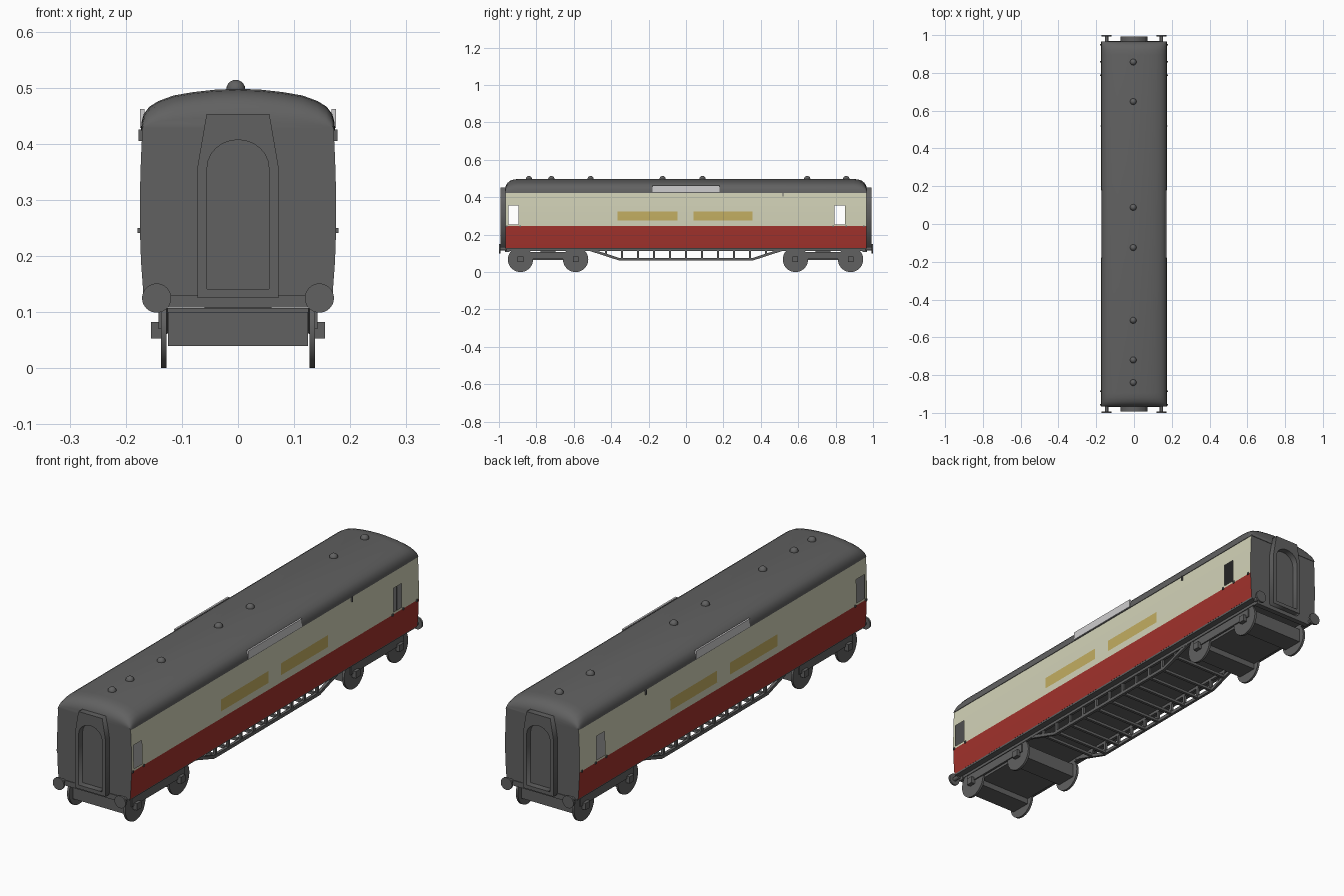
import bpy, bmesh, math
from mathutils import Matrix

if "Cube" in bpy.data.objects:
    bpy.data.objects.remove(bpy.data.objects["Cube"])


def mat(name, r, g, b):
    m = bpy.data.materials.new(name)
    m.diffuse_color = (r, g, b, 1)
    m.use_nodes = True
    m.node_tree.nodes["Principled BSDF"].inputs["Base Color"].default_value = m.diffuse_color
    return m


GREY = mat("dark grey", 0.12, 0.12, 0.12)
CREAM = mat("cream", 0.65, 0.65, 0.48)
RED = mat("crimson", 0.36, 0.032, 0.025)
GOLD = mat("gold", 0.54, 0.42, 0.12)
WHITE = mat("pale grey", 0.62, 0.61, 0.62)


def finish(name, bm, mats, smooth=None, fix=True):
    if fix:
        bmesh.ops.recalc_face_normals(bm, faces=bm.faces)
    me = bpy.data.meshes.new(name)
    bm.to_mesh(me)
    bm.free()
    ob = bpy.data.objects.new(name, me)
    bpy.context.collection.objects.link(ob)
    for m in mats:
        me.materials.append(m)
    if smooth:
        bpy.ops.object.select_all(action='DESELECT')
        ob.select_set(True)
        bpy.context.view_layer.objects.active = ob
        bpy.ops.object.shade_smooth_by_angle(angle=math.radians(smooth))
    return ob


def box(bm, x0, x1, y0, y1, z0, z1):
    m = Matrix.Translation(((x0 + x1) / 2, (y0 + y1) / 2, (z0 + z1) / 2)) @ \
        Matrix.Diagonal((abs(x1 - x0), abs(y1 - y0), abs(z1 - z0), 1))
    bmesh.ops.create_cube(bm, size=1, matrix=m)


def cyl(bm, r, depth, loc, axis, n=32):
    rot = Matrix.Rotation(math.pi / 2, 4, 'Y' if axis == 'X' else 'X')
    bmesh.ops.create_cone(bm, cap_ends=True, segments=n, radius1=r, radius2=r,
                          depth=depth, matrix=Matrix.Translation(loc) @ rot)


def side_x(z):  # gentle bulge of the body side
    return 0.175 - (0.007 if z < 0.27 else 0.004) * ((z - 0.27) / 0.145) ** 2


L = 0.965

# Body sides: grid with open windows, coloured by height and position
zs = [0.13, 0.19, 0.245, 0.255, 0.275, 0.325, 0.355, 0.39, 0.427]
ys = [-L, -0.95, -0.895, -0.365, -0.045, 0.04, 0.355, 0.795, 0.85, L]
bm = bmesh.new()
for s in (-1, 1):
    grid = [[bm.verts.new((s * side_x(z), y, z)) for z in zs] for y in ys]
    for i in range(len(ys) - 1):
        for j in range(len(zs) - 1):
            y, z = (ys[i] + ys[i + 1]) / 2, (zs[j] + zs[j + 1]) / 2
            if i in (1, 7) and 0.255 < z < 0.355:
                continue
            q = [grid[i][j], grid[i + 1][j], grid[i + 1][j + 1], grid[i][j + 1]]
            f = bm.faces.new(q if s > 0 else q[::-1])
            f.material_index = 1 if z < 0.245 else \
                2 if i in (3, 5) and 0.275 < z < 0.325 else 0
finish("body_sides", bm, [CREAM, RED, GOLD], 30, fix=False)

# End walls and floor
bm = bmesh.new()
for y in (-L, L):
    pts = [(side_x(z), z) for z in zs]
    pts += [(-x, z) for x, z in reversed(pts)]
    f = bm.faces.new([bm.verts.new((x, y, z)) for x, z in pts])
    if y > 0:
        f.normal_flip()
finish("end_walls", bm, [GREY], fix=False)
bm = bmesh.new()
box(bm, -0.166, 0.166, -L, L, 0.124, 0.132)
for s in (-1, 1):
    box(bm, s * 0.127, s * 0.139, -L, L, 0.112, 0.126)     # sole bars
    box(bm, -0.14, 0.14, s * 0.945, s * 0.968, 0.108, 0.13)  # buffer beams
finish("underframe", bm, [GREY])

# Roof: arched section, lowered at the ends
half = [(0.173, 0.424), (0.172, 0.438), (0.168, 0.453), (0.158, 0.466), (0.142, 0.476),
        (0.115, 0.486), (0.08, 0.492), (0.04, 0.4965)]
prof = half + [(0, 0.498)] + [(-x, z) for x, z in reversed(half)]
rings = [(0.967, 0.30), (0.963, 0.52), (0.954, 0.72), (0.94, 0.87), (0.92, 0.96), (0.895, 1)]
stations = [(-y, k) for y, k in rings] + [(y, k) for y, k in reversed(rings)]
bm = bmesh.new()
loops = [[bm.verts.new((x * (0.985 + 0.015 * k), y, 0.424 + (z - 0.424) * k)) for x, z in prof]
         for y, k in stations]
for a, b in zip(loops, loops[1:]):
    for i in range(len(prof)):
        j = (i + 1) % len(prof)
        bm.faces.new((a[i], a[j], b[j], b[i]))
bm.faces.new(loops[0])
bm.faces.new(loops[-1])
finish("roof", bm, [GREY], 35)

# Roof vents
bm = bmesh.new()
for y in (-0.84, -0.72, -0.51, -0.125, 0.088, 0.648, 0.857):
    bmesh.ops.create_uvsphere(bm, u_segments=16, v_segments=10, radius=0.017,
                              matrix=Matrix.Translation((-0.004, y, 0.497)))
finish("roof_vents", bm, [GREY], 60)

# Roof boards above the sides
bm = bmesh.new()
for s in (-1, 1):
    box(bm, s * 0.167, s * 0.175, -0.18, 0.18, 0.428, 0.462)
finish("roof_boards", bm, [WHITE])

# Gangway frames with an arched opening
outer = [(-0.072, 0.125), (0.072, 0.125), (0.072, 0.36), (0.056, 0.453),
         (-0.056, 0.453), (-0.072, 0.36)]
inner = [(-0.055, 0.141), (0.055, 0.141)]
inner += [(0.055 * math.cos(math.pi * t / 12), 0.357 + 0.05 * math.sin(math.pi * t / 12))
          for t in range(13)]
for s, name in ((-1, "front_gangway"), (1, "back_gangway")):
    cu = bpy.data.curves.new(name, 'CURVE')
    cu.dimensions = '2D'
    cu.fill_mode = 'BOTH'
    cu.extrude = 0.015
    for loop in (outer, inner):
        sp = cu.splines.new('POLY')
        sp.points.add(len(loop) - 1)
        for p, (x, z) in zip(sp.points, loop):
            p.co = (x, z, 0, 1)
        sp.use_cyclic_u = True
    cu.materials.append(GREY)
    ob = bpy.data.objects.new(name, cu)
    bpy.context.collection.objects.link(ob)
    ob.rotation_euler = (math.pi / 2, 0, 0)
    ob.location = (0, s * 0.977, 0)
    bpy.ops.object.select_all(action='DESELECT')
    ob.select_set(True)
    bpy.context.view_layer.objects.active = ob
    bpy.ops.object.convert(target='MESH')

# Buffers
bm = bmesh.new()
for sx in (-1, 1):
    for sy in (-1, 1):
        cyl(bm, 0.009, 0.035, (sx * 0.145, sy * 0.977, 0.125), 'Y', 16)
        cyl(bm, 0.026, 0.008, (sx * 0.145, sy * 0.996, 0.125), 'Y')
finish("buffers", bm, [GREY], 40)

# Bogies: frames, axle boxes and wheels
bm, wh = bmesh.new(), bmesh.new()
for y0, y1 in ((-0.885, -0.59), (0.585, 0.88)):
    box(bm, -0.126, 0.126, y0, y1, 0.065, 0.107)
    ym = (y0 + y1) / 2
    box(bm, -0.06, 0.06, ym - 0.04, ym + 0.04, 0.1, 0.126)
    for y in (y0, y1):
        box(bm, -0.125, 0.125, y - 0.045, y + 0.045, 0.04, 0.1)
        for s in (-1, 1):
            cyl(wh, 0.0675, 0.01, (s * 0.132, y, 0.0675), 'X', 36)
            box(bm, s * 0.134, s * 0.155, y - 0.015, y + 0.015, 0.053, 0.082)
    for s in (-1, 1):
        box(bm, s * 0.133, s * 0.142, y0 - 0.03, y1 + 0.03, 0.07, 0.107)
finish("bogies", bm, [GREY])
finish("wheels", wh, [GREY], 40)

# Truss rods, posts and cross bars
bm = bmesh.new()
path = [(-0.54, 0.126), (-0.355, 0.066), (0.355, 0.066), (0.54, 0.126)]
for s in (-1, 1):
    for (ya, za), (yb, zb) in zip(path, path[1:]):
        v = [[bm.verts.new((s * x, y, z + d)) for x, d in
              ((0.126, -0.005), (0.138, -0.005), (0.138, 0.009), (0.126, 0.009))]
             for y, z in ((ya, za), (yb, zb))]
        for i in range(4):
            j = (i + 1) % 4
            bm.faces.new((v[0][i], v[0][j], v[1][j], v[1][i]))
        bm.faces.new(v[0])
        bm.faces.new(v[1])
for i in range(-5, 6):
    y = i * 0.0855
    low = 0.066 + max(0, abs(y) - 0.355) * 0.324
    for s in (-1, 1):
        box(bm, s * 0.127, s * 0.137, y - 0.006, y + 0.006, low, 0.127)
    box(bm, -0.13, 0.13, y - 0.006, y + 0.006, low - 0.003, low + 0.009)
finish("truss", bm, [GREY])

# Door handles and grab rails
bm = bmesh.new()
for s in (-1, 1):
    for y in (-0.958, -0.885, 0.787, 0.858, 0.95):
        box(bm, s * 0.172, s * 0.179, y - 0.004, y + 0.004, 0.241, 0.25)
    box(bm, s * 0.17, s * 0.177, 0.515, 0.521, 0.405, 0.425)
finish("door_handles", bm, [GREY])
